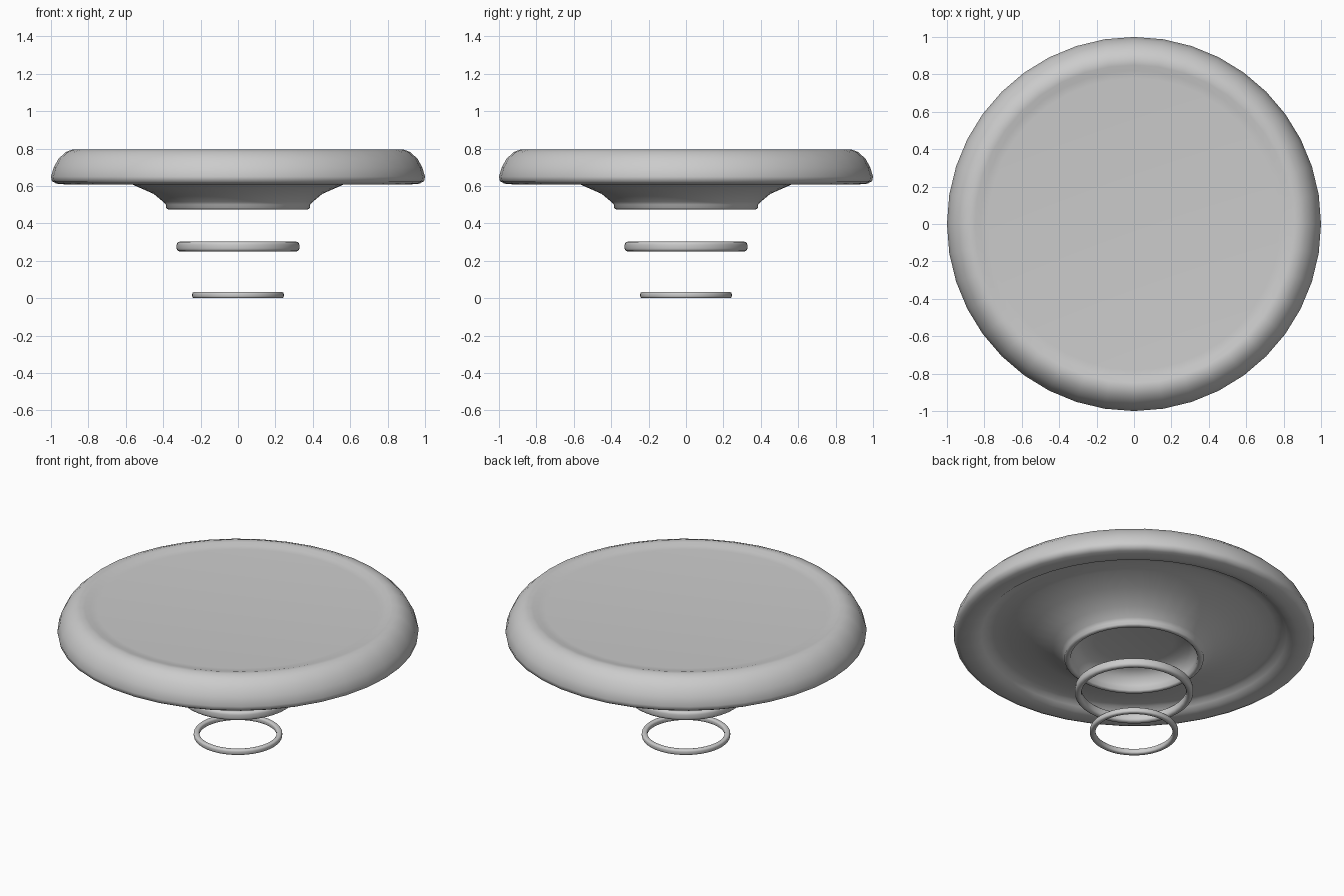
import bpy, bmesh, math

if "Cube" in bpy.data.objects:
    bpy.data.objects.remove(bpy.data.objects["Cube"])

SEG = 40

def lathe(name, profile, closed=False):
    """Revolve an (r, z) profile about z; r = 0 points become poles."""
    bm = bmesh.new()
    rows = []
    for r, z in profile:
        if r == 0:
            rows.append([bm.verts.new((0, 0, z))] * SEG)
        else:
            rows.append([bm.verts.new((r * math.cos(2 * math.pi * i / SEG),
                                       r * math.sin(2 * math.pi * i / SEG), z))
                         for i in range(SEG)])
    pairs = list(zip(rows, rows[1:]))
    if closed:
        pairs.append((rows[-1], rows[0]))
    for a, b in pairs:
        for i in range(SEG):
            j = (i + 1) % SEG
            quad = list(dict.fromkeys((a[i], a[j], b[j], b[i])))
            bm.faces.new(quad)
    bmesh.ops.recalc_face_normals(bm, faces=bm.faces)
    me = bpy.data.meshes.new(name)
    bm.to_mesh(me)
    bm.free()
    for p in me.polygons:
        p.use_smooth = True
    ob = bpy.data.objects.new(name, me)
    bpy.context.collection.objects.link(ob)
    return ob

def ring(name, r_in, r_out, z0, z1, bevel):
    """Band with rounded corners."""
    prof = []
    for cr, cz, start in ((r_out - bevel, z1 - bevel, 0), (r_in + bevel, z1 - bevel, 90),
                          (r_in + bevel, z0 + bevel, 180), (r_out - bevel, z0 + bevel, 270)):
        for k in range(4):
            t = math.radians(start + 30 * k)
            prof.append((cr + bevel * math.cos(t), cz + bevel * math.sin(t)))
    return lathe(name, prof, closed=True)

# Platform: recessed top, rounded rim, dished underside, flared hollow neck
lathe("platform", [
    (0, 0.782), (0.78, 0.782), (0.82, 0.785), (0.85, 0.794), (0.88, 0.796),
    (0.92, 0.782), (0.96, 0.745), (0.985, 0.70), (1.0, 0.65), (0.995, 0.625),
    (0.97, 0.612), (0.91, 0.607), (0.87, 0.612), (0.845, 0.63), (0.82, 0.648),
    (0.78, 0.653), (0.70, 0.642), (0.57, 0.610), (0.45, 0.557), (0.40, 0.515),
    (0.386, 0.50), (0.385, 0.482), (0.375, 0.475), (0.36, 0.475), (0.352, 0.482),
    (0.347, 0.51), (0.33, 0.55), (0.29, 0.578), (0.22, 0.59), (0, 0.59)])

# Floating rings beneath
ring("upper_ring", 0.29, 0.328, 0.25, 0.302, 0.016)
ring("lower_ring", 0.214, 0.245, 0.0, 0.033, 0.011)
